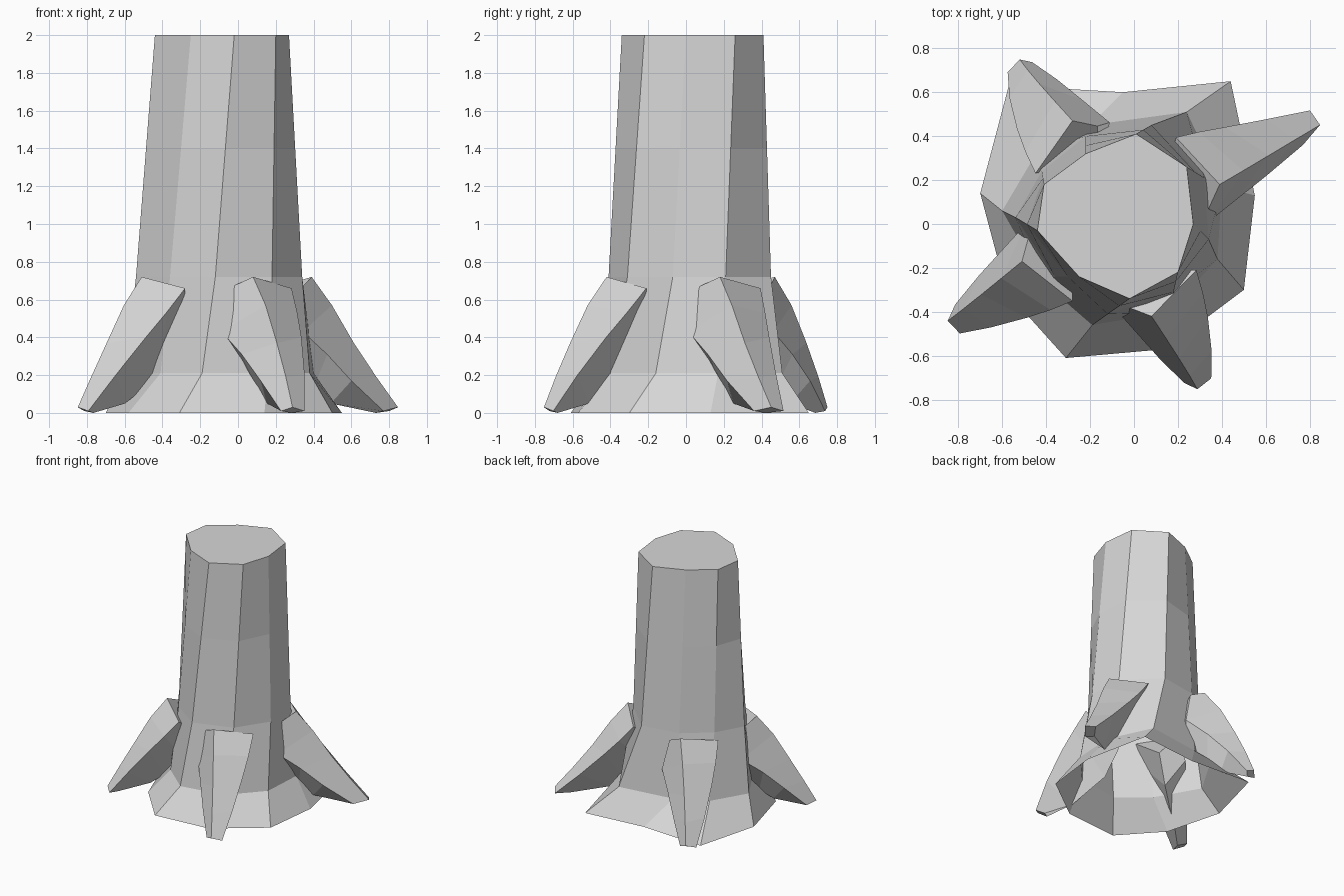
import bpy
import bmesh
from math import cos, sin, radians
from mathutils import Vector

default_cube = bpy.data.objects.get("Cube")
if default_cube:
    bpy.data.objects.remove(default_cube, do_unlink=True)

# Single bark colour
bark = bpy.data.materials.new("grey_bark")
bark.use_nodes = True
bark.diffuse_color = (0.68, 0.68, 0.68, 1)
bark.node_tree.nodes["Principled BSDF"].inputs["Base Color"].default_value = bark.diffuse_color


def loft(name, sections, cap_start, cap_end):
    """Skin closed cross-sections into one flat-shaded object."""
    bm = bmesh.new()
    rings = [[bm.verts.new(point) for point in section] for section in sections]
    for lower, upper in zip(rings, rings[1:]):
        count = len(lower)
        for i in range(count):
            j = (i + 1) % count
            bm.faces.new((lower[i], lower[j], upper[j], upper[i]))
    if cap_start:
        bm.faces.new(rings[0])
    if cap_end:
        bm.faces.new(rings[-1])
    bmesh.ops.recalc_face_normals(bm, faces=bm.faces)
    mesh = bpy.data.meshes.new(name)
    bm.to_mesh(mesh)
    bm.free()
    mesh.materials.append(bark)
    obj = bpy.data.objects.new(name, mesh)
    bpy.context.collection.objects.link(obj)
    return obj


def at_height(outline, z):
    return [Vector((x, y, z)) for x, y in outline]


# Trunk: irregular nine-sided outlines, twisting and flaring toward the ground
foot = at_height([(.44, .65), (.55, .13), (.5, -.3), (.14, -.57), (-.31, -.61),
                  (-.58, -.31), (-.7, .14), (-.57, .63), (-.05, .6)], 0)
ankle = at_height([(.24, .51), (.4, .17), (.38, -.16), (.16, -.4), (-.19, -.46),
                   (-.41, -.27), (-.6, .06), (-.44, .33), (-.2, .45)], .21)
waist = at_height([(.08, .45), (.32, .21), (.34, -.07), (.18, -.31), (-.12, -.41),
                   (-.36, -.24), (-.54, .03), (-.42, .24), (-.22, .4)], .72)
crown = at_height([(.01, .41), (.24, .26), (.27, 0), (.2, -.22), (-.02, -.34),
                   (-.25, -.24), (-.44, -.03), (-.41, .18), (-.22, .32)], 2)
middle = [low.lerp(high, .53) for low, high in zip(waist, crown)]
loft("trunk", [foot, ankle, waist, middle, crown], False, True)

# Root sections: ridge, left edge, keel, right edge as (outward, sideways, height)
root_sections = [
    [(0, 0, .72), (-.04, .29, .66), (-.24, .07, .44), (-.1, -.06, .67)],
    [(.12, -.01, .57), (.06, .25, .53), (-.13, .04, .23), (-.13, -.11, .43)],
    [(.23, -.02, .37), (.16, .2, .4), (.02, .02, .12), (.03, -.1, .31)],
    [(.32, -.03, .19), (.29, .12, .2), (.12, 0, .05), (.18, -.09, .17)],
    [(.39, -.04, .03), (.39, .04, .01), (.33, 0, 0), (.33, -.07, .01)],
]


def add_root(name, x, y, degrees, reach):
    """Place one buttress root, its ridge starting at (x, y), its toe drawn out by reach."""
    c, s = cos(radians(degrees)), sin(radians(degrees))

    def place(point):
        out, side, z = point
        out += reach * out ** 3
        return (x + out * c - side * s, y + out * s + side * c, z)

    loft(name, [[place(p) for p in section] for section in root_sections], True, True)


add_root("root_front_right", -.51, -.17, -136, .7)
add_root("root_front_left", .08, -.42, -52, 0)
add_root("root_back_left", .39, .18, 35, 2.36)
add_root("root_back_right", -.28, .47, 137, -.4)
